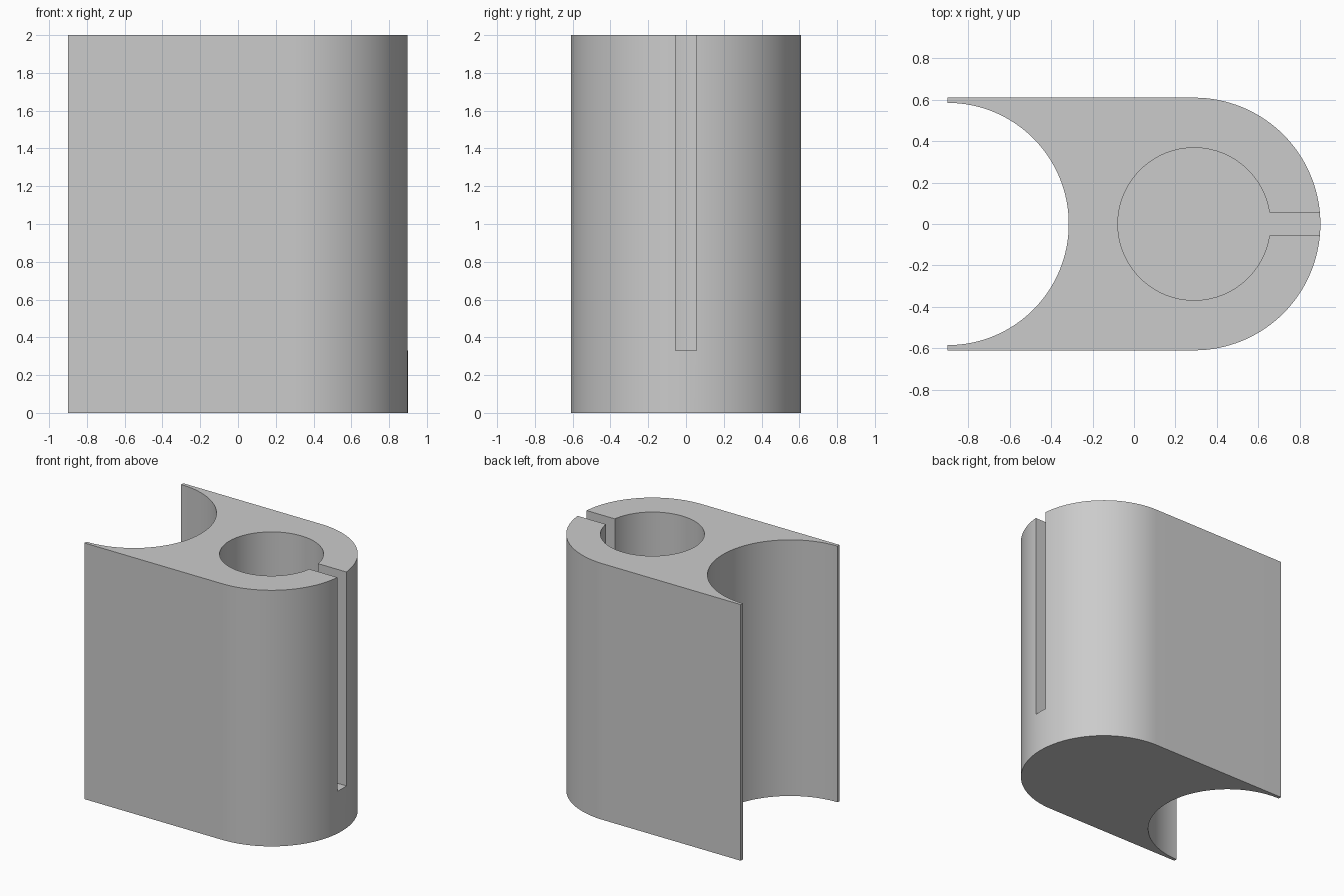
import bpy, bmesh
from math import pi, sin, cos, asin, radians

cube = bpy.data.objects.get("Cube")
if cube:
    bpy.data.objects.remove(cube, do_unlink=True)

HEIGHT, LEFT, CENTRE = 2.0, -0.9, 0.29
OUTER, SADDLE, BORE = 0.61, 0.585, 0.368
SLOT, FLOOR = 0.055, 0.33

# Material
grey = bpy.data.materials.new("plain_grey")
grey.use_nodes = True
colour = (0.6, 0.6, 0.6, 1)
grey.diffuse_color = colour
grey.node_tree.nodes["Principled BSDF"].inputs["Base Color"].default_value = colour


def arc(cx, radius, start, end, steps):
    angles = [start + (end - start) * i / steps for i in range(steps + 1)]
    return [(cx + radius * cos(a), radius * sin(a)) for a in angles]


def extrude_profile(name, points, bottom, top):
    bm = bmesh.new()
    face = bm.faces.new([bm.verts.new((x, y, bottom)) for x, y in points])
    result = bmesh.ops.extrude_face_region(bm, geom=[face])
    verts = [v for v in result["geom"] if isinstance(v, bmesh.types.BMVert)]
    bmesh.ops.translate(bm, verts=verts, vec=(0, 0, top - bottom))
    bmesh.ops.recalc_face_normals(bm, faces=bm.faces)
    mesh = bpy.data.meshes.new(name)
    bm.to_mesh(mesh)
    bm.free()
    mesh.materials.append(grey)
    obj = bpy.data.objects.new(name, mesh)
    bpy.context.collection.objects.link(obj)
    return obj


# Body: rounded nose on the right, concave saddle between thin lips on the left
outline = arc(CENTRE, OUTER, -pi / 2, pi / 2, 64)
outline += [(LEFT, OUTER)]
outline += arc(LEFT, SADDLE, pi / 2, -pi / 2, 64)
outline += [(LEFT, -OUTER)]
body = extrude_profile("clamp_body", outline, 0, HEIGHT)

# Keyhole cutter: blind bore with a slot opening through the nose
mouth = asin(SLOT / BORE)
keyhole = arc(CENTRE, BORE, mouth, 2 * pi - mouth, 96)
keyhole += [(1.1, -SLOT), (1.1, SLOT)]
cutter = extrude_profile("bore_cutter", keyhole, FLOOR, HEIGHT + 0.1)
cutter.hide_render = True

cut = body.modifiers.new("bore_and_slot", "BOOLEAN")
cut.operation = "DIFFERENCE"
cut.solver = "EXACT"
cut.object = cutter

bpy.ops.object.select_all(action="DESELECT")
body.select_set(True)
bpy.context.view_layer.objects.active = body
bpy.ops.object.modifier_apply(modifier=cut.name)
bpy.data.objects.remove(cutter, do_unlink=True)
bpy.ops.object.shade_smooth_by_angle(angle=radians(30))
